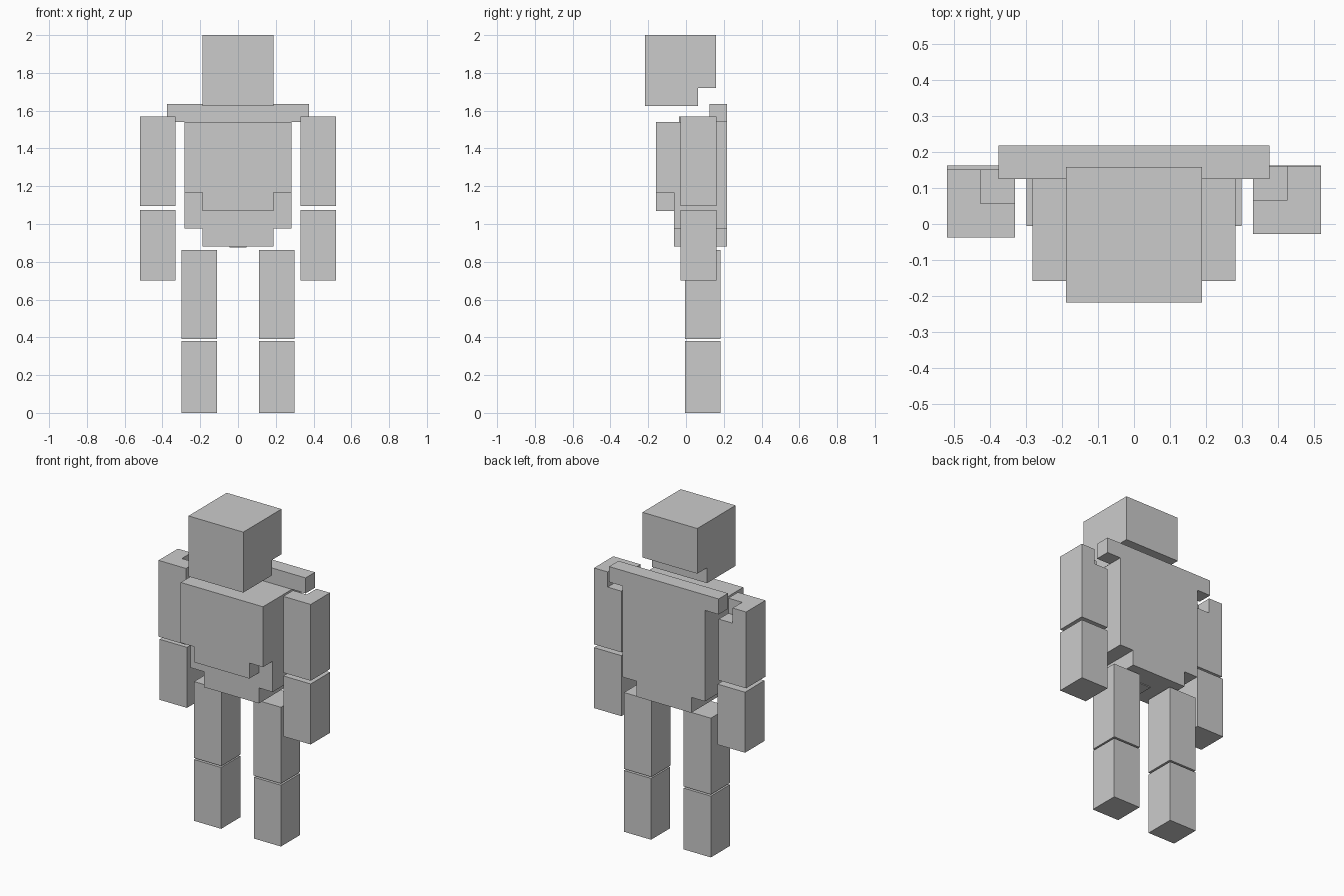
import bpy, bmesh
from mathutils import Vector

cube = bpy.data.objects.get("Cube")
if cube:
    bpy.data.objects.remove(cube, do_unlink=True)

BIG = 9.0

grey = bpy.data.materials.new("plain grey")
grey.use_nodes = True
colour = (0.6, 0.6, 0.6, 1.0)
grey.diffuse_color = colour
grey.node_tree.nodes["Principled BSDF"].inputs["Base Color"].default_value = colour


def carved_box(name, lo, hi, notches=()):
    """A box (lo..hi) with rectangular notches cut out, as one clean closed mesh."""
    # Slice the box along every notch boundary
    cuts = []
    for a in range(3):
        values = {lo[a], hi[a]}
        for n in notches:
            values |= {v for v in (n[0][a], n[1][a]) if lo[a] < v < hi[a]}
        cuts.append(sorted(values))

    def solid(cell):
        if any(i < 0 or i >= len(cuts[a]) - 1 for a, i in enumerate(cell)):
            return False
        mid = [(cuts[a][i] + cuts[a][i + 1]) / 2 for a, i in enumerate(cell)]
        return not any(all(n[0][a] < mid[a] < n[1][a] for a in range(3)) for n in notches)

    # Keep only the faces between solid and empty cells
    bm = bmesh.new()
    verts = {}

    def vert(key):
        if key not in verts:
            verts[key] = bm.verts.new([cuts[a][key[a]] for a in range(3)])
        return verts[key]

    cells = [(i, j, k) for i in range(len(cuts[0]) - 1)
             for j in range(len(cuts[1]) - 1) for k in range(len(cuts[2]) - 1)]
    for cell in filter(solid, cells):
        for a in range(3):
            for side in (0, 1):
                beside = list(cell)
                beside[a] += 2 * side - 1
                if solid(beside):
                    continue
                ring = []
                for u, v in ((0, 0), (1, 0), (1, 1), (0, 1)):
                    key = list(cell)
                    key[a] += side
                    key[(a + 1) % 3] += u
                    key[(a + 2) % 3] += v
                    ring.append(vert(tuple(key)))
                bm.faces.new(ring if side else ring[::-1])
    bmesh.ops.dissolve_limit(bm, angle_limit=0.01, verts=bm.verts[:], edges=bm.edges[:])

    # Put the origin in the middle of the part
    centre = (Vector(lo) + Vector(hi)) / 2
    bmesh.ops.translate(bm, verts=bm.verts[:], vec=-centre)
    mesh = bpy.data.meshes.new(name)
    bm.to_mesh(mesh)
    bm.free()
    mesh.materials.append(grey)
    obj = bpy.data.objects.new(name, mesh)
    obj.location = centre
    bpy.context.collection.objects.link(obj)
    return obj


def both_sides(x, y0, y1, z0, z1):
    """A pair of notches outside +x and -x."""
    return [((x, y0, z0), (BIG, y1, z1)), ((-BIG, y0, z0), (-x, y1, z1))]


# Head, undercut at the back of the neck
carved_box("head", (-0.188, -0.217, 1.625), (0.188, 0.158, 2.0),
           [((-BIG, 0.063, 0), (BIG, BIG, 1.72))])

# Torso: shoulder bar along the back, raised chest, stepped waist
torso_notches = [
    ((-BIG, -BIG, 1.54), (BIG, 0.125, BIG)),        # above the chest
    ((-BIG, -BIG, 0), (BIG, -0.064, 1.07)),         # below the chest plate
]
torso_notches += both_sides(0.282, -BIG, BIG, 0, 1.54)        # flanks under the bar
torso_notches += both_sides(0.188, -BIG, -0.064, 0, 1.166)    # chest plate corners
torso_notches += both_sides(0.188, -BIG, BIG, 0, 0.976)       # hip corners
carved_box("torso", (-0.376, -0.158, 0.88), (0.376, 0.217, 1.636), torso_notches)

# Small peg under the hips
carved_box("hip_peg", (-0.045, 0.0, 0.875), (0.045, 0.09, 0.885))

# Limbs; the right upper arm sits slightly further forward
for side, s, shift in (("left", 1, 0.0), ("right", -1, -0.01)):
    def limb(name, x0, x1, y0, y1, z0, z1, notch=None):
        xs = sorted((s * x0, s * x1))
        notches = []
        if notch:
            nx = sorted((0, s * notch[0]))
            notches = [((nx[0], notch[1], notch[2]), (nx[1], BIG, BIG))]
        carved_box(f"{side}_{name}", (xs[0], y0, z0), (xs[1], y1, z1), notches)

    limb("upper_arm", 0.33, 0.518, -0.028 + shift, 0.161 + shift, 1.095, 1.568,
         (0.425, 0.067 + shift, 1.474))
    limb("lower_arm", 0.33, 0.518, -0.028, 0.162, 0.70, 1.075)
    limb("upper_leg", 0.11, 0.298, -0.005, 0.182, 0.39, 0.863)
    limb("lower_leg", 0.112, 0.298, -0.005, 0.182, 0.0, 0.38)
